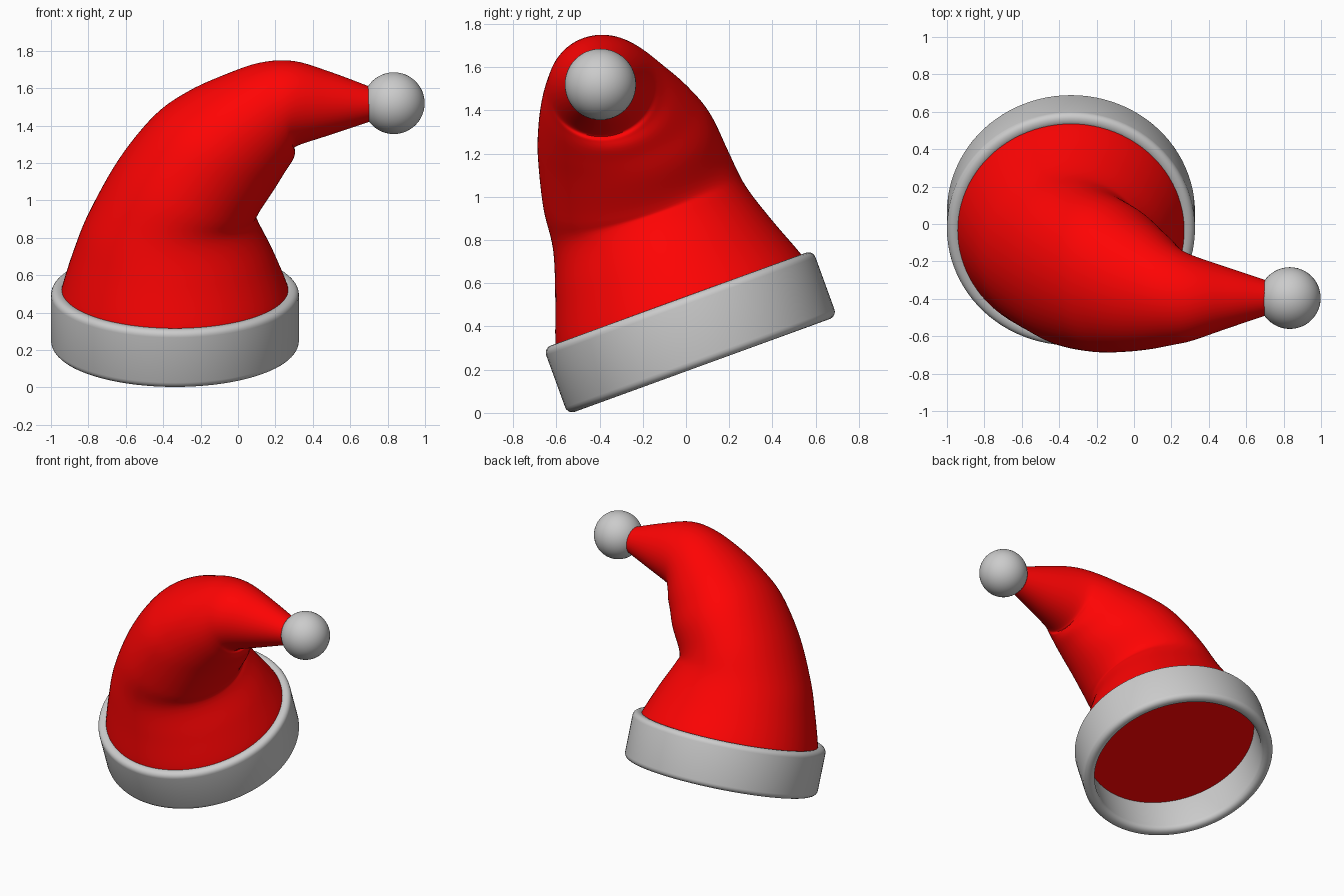
import bpy, bmesh
from math import sin, cos, pi, radians
from mathutils import Vector

if "Cube" in bpy.data.objects:
    bpy.data.objects.remove(bpy.data.objects["Cube"])


def finish(name, bm, angle=40):
    bmesh.ops.recalc_face_normals(bm, faces=bm.faces)
    me = bpy.data.meshes.new(name)
    bm.to_mesh(me)
    bm.free()
    ob = bpy.data.objects.new(name, me)
    bpy.context.collection.objects.link(ob)
    bpy.ops.object.select_all(action='DESELECT')
    ob.select_set(True)
    bpy.context.view_layer.objects.active = ob
    bpy.ops.object.shade_smooth_by_angle(angle=radians(angle))
    return ob


def bridge(bm, a, b):
    n = len(a)
    for i in range(n):
        j = (i + 1) % n
        bm.faces.new((a[i], a[j], b[j], b[i]))


# Brim: a thick tilted band with rounded edges
R_OUT, R_IN, H, BEV, N = 0.663, 0.585, 0.163, 0.035, 96
profile = []
for k, (cx, cz) in enumerate([(R_OUT - BEV, H - BEV), (R_IN + BEV, H - BEV),
                              (R_IN + BEV, BEV - H), (R_OUT - BEV, BEV - H)]):
    for s in range(6):
        t = pi / 2 * (k + s / 5)
        profile.append((cx + BEV * cos(t), cz + BEV * sin(t)))
bm = bmesh.new()
loops = [[bm.verts.new((r * cos(2 * pi * i / N), r * sin(2 * pi * i / N), z))
          for i in range(N)] for r, z in profile]
for a, b in zip(loops, loops[1:] + loops[:1]):
    bridge(bm, a, b)
brim = finish("brim", bm)
brim.location = (-0.337, 0.02, 0.373)
brim.rotation_euler.x = radians(20)

# Hat body: loft through oval sections
# each: outer x, z, inner x, z, centre y, then half width vector across (x, y, z)
sections = [
    (-0.948, 0.468, 0.274, 0.468, -0.014, 0, 0.575, 0.209),
    (-0.942, 0.525, 0.268, 0.525, -0.035, 0, 0.569, 0.207),
    (-0.88, 0.72, 0.19, 0.71, -0.105, 0.005, 0.50, 0.18),
    (-0.80, 0.92, 0.105, 0.88, -0.168, 0.01, 0.447, 0.145),
    (-0.64, 1.21, 0.105, 0.925, -0.228, 0.02, 0.432, 0.115),
    (-0.45, 1.448, 0.20, 1.07, -0.28, 0.025, 0.405, 0.08),
    (-0.27, 1.578, 0.255, 1.158, -0.322, 0.022, 0.362, 0.06),
    (-0.07, 1.672, 0.295, 1.22, -0.355, 0.015, 0.315, 0.03),
    (0.12, 1.737, 0.306, 1.26, -0.38, 0.005, 0.267, 0.01),
    (0.30, 1.745, 0.312, 1.29, -0.395, 0, 0.23, 0),
    (0.50, 1.685, 0.50, 1.353, -0.395, 0, 0.163, 0),
    (0.70, 1.61, 0.70, 1.42, -0.395, 0, 0.096, 0),
]


def spline(p, i, t):
    a, b, c, d = (p[max(0, min(len(p) - 1, i + k))] for k in (-1, 0, 1, 2))
    return [0.5 * (2 * q + (s - o) * t + (2 * o - 5 * q + 4 * s - e) * t * t
                   + (3 * q - o - 3 * s + e) * t ** 3)
            for o, q, s, e in zip(a, b, c, d)]


STEPS = 6
rows = [spline(sections, i, k / STEPS)
        for i in range(len(sections) - 1) for k in range(STEPS)]
rows.append(sections[-1])
bm = bmesh.new()
loops = []
for px, pz, qx, qz, cy, *across in rows:
    c = Vector(((px + qx) / 2, cy, (pz + qz) / 2))
    u = Vector(((qx - px) / 2, 0, (qz - pz) / 2))
    v = Vector(across)
    w = Vector((-1.6 * v.x, 0, 0))  # both sides sag back from the bend
    ring = []
    for i in range(N):
        cs, sn = cos(2 * pi * i / N), sin(2 * pi * i / N)
        ring.append(bm.verts.new(c + u * cs + v * sn + w * sn * sn))
    loops.append(ring)
for a, b in zip(loops, loops[1:]):
    bridge(bm, a, b)
bm.faces.new(loops[0])
bm.faces.new(loops[-1])
body = finish("hat_body", bm)
red = bpy.data.materials.new("red_felt")
red.diffuse_color = (1.0, 0.001, 0.001, 1)
red.use_nodes = True
red.node_tree.nodes["Principled BSDF"].inputs["Base Color"].default_value = red.diffuse_color
body.data.materials.append(red)

# Pompom at the tip
bm = bmesh.new()
bmesh.ops.create_uvsphere(bm, u_segments=48, v_segments=24, radius=0.165)
pompom = finish("pompom", bm)
pompom.location = (0.833, -0.396, 1.52)
